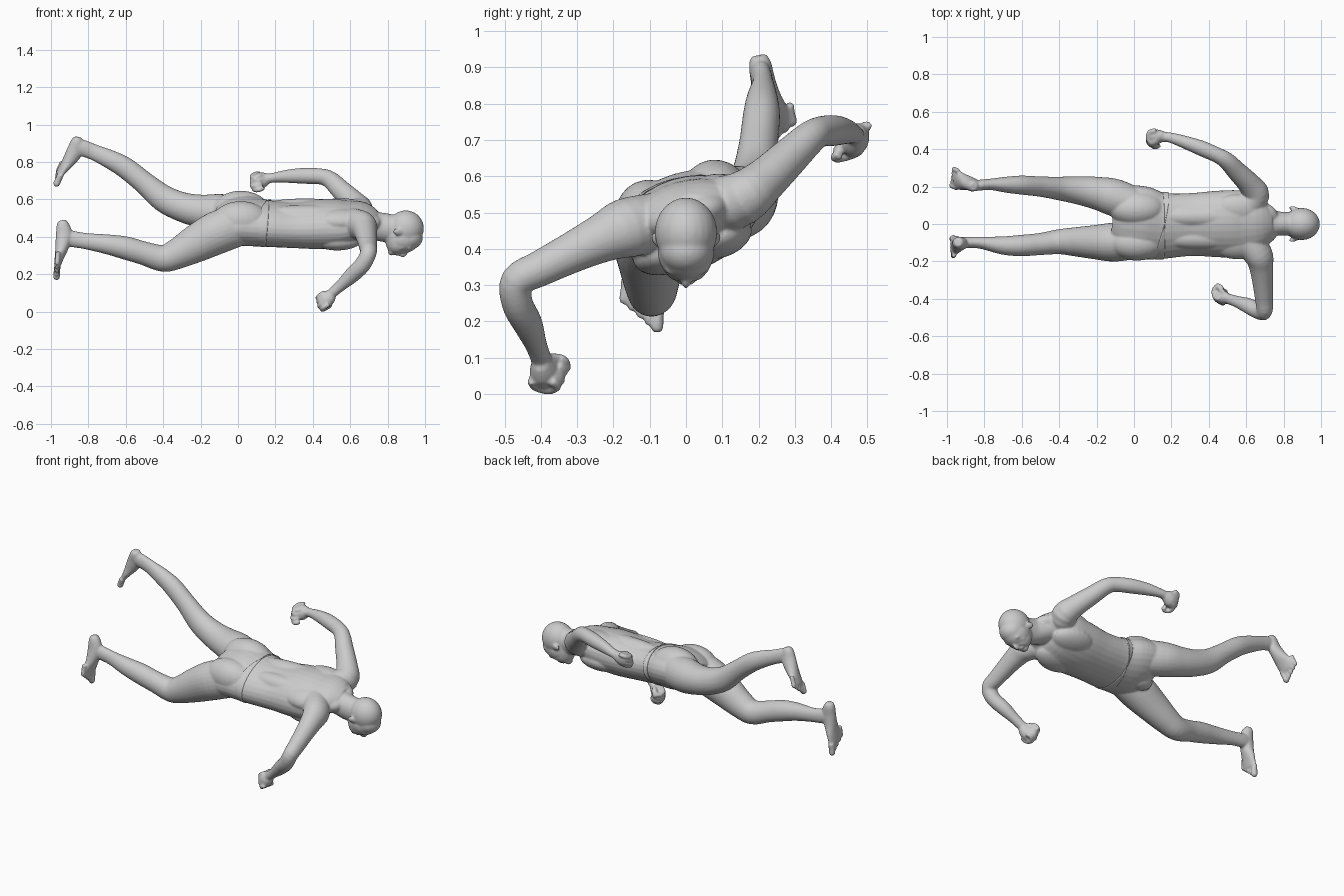
import bpy, bmesh, math
from mathutils import Vector, Matrix

bm = bmesh.new()


def catmull(p, n):
    """Smoothly resample a list of (x, y, z, a, b) sections."""
    p = [Vector(q) for q in p]
    out = []
    for i in range(len(p) - 1):
        p0, p1, p2, p3 = p[max(i - 1, 0)], p[i], p[i + 1], p[min(i + 2, len(p) - 1)]
        for k in range(n):
            t = k / n
            out.append(0.5 * (2 * p1 + (p2 - p0) * t + (2 * p0 - 5 * p1 + 4 * p2 - p3) * t * t
                              + (3 * p1 - p0 - 3 * p2 + p3) * t ** 3))
    return out + [p[-1]]


def loft(target, sections, side, n=4, seg=28):
    """Closed tube through elliptical sections; a lies along side, b across it."""
    s = catmull(sections, n)
    c = [Vector(q[:3]) for q in s]
    rings = []
    for i, q in enumerate(s):
        t = (c[min(i + 1, len(c) - 1)] - c[max(i - 1, 0)]).normalized()
        u = Vector(side)
        u = (u - t * u.dot(t)).normalized()
        v = t.cross(u)
        rings.append([target.verts.new(c[i] + u * q[3] * math.cos(w) + v * q[4] * math.sin(w))
                      for w in (2 * math.pi * k / seg for k in range(seg))])
    for r0, r1 in zip(rings, rings[1:]):
        for k in range(seg):
            j = (k + 1) % seg
            target.faces.new((r0[k], r0[j], r1[j], r1[k]))
    target.faces.new(rings[0])
    target.faces.new(rings[-1])


def blob(center, radii, rot=(0, 0, 0)):
    """Ellipsoid; rot is degrees about x, y, z."""
    m = Matrix.Translation(center)
    for ang, ax in zip(rot, "XYZ"):
        m = m @ Matrix.Rotation(math.radians(ang), 4, ax)
    bmesh.ops.create_uvsphere(bm, u_segments=24, v_segments=16, radius=1,
                              matrix=m @ Matrix.Diagonal((*radii, 1)))


ROLL = 17
ca, sa = math.cos(math.radians(ROLL)), math.sin(math.radians(ROLL))
ACROSS = (0, ca, sa)


def body_pt(x, across, up, z=0.47):
    """Point in the rolled frame of the trunk."""
    return (x, across * ca - up * sa, z + across * sa + up * ca)


# trunk and neck
loft(bm, [(-0.10, 0.02, 0.475, 0.16, 0.08), (-0.04, 0.01, 0.485, 0.20, 0.112),
          (0.04, 0.003, 0.485, 0.205, 0.127), (0.15, -0.01, 0.472, 0.182, 0.119),
          (0.30, -0.003, 0.463, 0.172, 0.118), (0.45, 0, 0.468, 0.182, 0.129),
          (0.57, 0, 0.475, 0.184, 0.120), (0.66, 0, 0.495, 0.16, 0.089),
          (0.73, 0.005, 0.485, 0.09, 0.06)], ACROSS)
loft(bm, [(0.62, 0.005, 0.495, 0.11, 0.07), (0.69, 0.005, 0.475, 0.092, 0.072),
          (0.74, 0.004, 0.46, 0.074, 0.074), (0.78, 0.002, 0.45, 0.064, 0.077),
          (0.88, 0, 0.44, 0.064, 0.07)], (0, 1, 0))

# back, chest and seat muscles on both sides
for s in (-1, 1):
    blob(body_pt(0.36, s * 0.06, 0.063), (0.28, 0.06, 0.057), (ROLL, 0, 0))
    blob(body_pt(0.55, s * 0.09, 0.05), (0.14, 0.09, 0.06), (ROLL, 0, 0))
    blob(body_pt(0.53, s * 0.075, -0.06), (0.14, 0.095, 0.06), (ROLL, 0, 0))
    blob(body_pt(0.015, s * 0.095, 0.022, 0.49), (0.155, 0.098, 0.108), (ROLL, 0, 0))
    blob(body_pt(0.695, s * 0.055, -0.003, 0.495), (0.08, 0.06, 0.045), (ROLL, 0, s * -30))
blob(body_pt(-0.02, 0, -0.068, 0.48), (0.09, 0.06, 0.055))

# head
blob((0.897, 0, 0.445), (0.097, 0.086, 0.096))
blob((0.883, 0, 0.39), (0.090, 0.078, 0.077))
blob((0.915, 0, 0.395), (0.073, 0.073, 0.064))
loft(bm, [(0.865, 0, 0.44, 0.07, 0.074), (0.855, 0, 0.385, 0.070, 0.069),
          (0.850, 0, 0.34, 0.060, 0.056), (0.847, 0, 0.316, 0.040, 0.040)], (0, 1, 0))
blob((0.822, 0, 0.318), (0.02, 0.028, 0.018))
blob((0.882, 0, 0.311), (0.024, 0.013, 0.02), (0, -20, 0))
blob((0.852, 0, 0.308), (0.012, 0.026, 0.009))
for s in (-1, 1):
    blob((0.915, s * 0.03, 0.339), (0.012, 0.028, 0.011))
    blob((0.875, s * 0.042, 0.35), (0.028, 0.023, 0.023))
    blob((0.858, s * 0.080, 0.425), (0.031, 0.012, 0.02), (s * -15, 20, s * -15))

# legs
loft(bm, [(0.04, -0.09, 0.475, 0.09, 0.11), (-0.10, -0.097, 0.427, 0.104, 0.115),
          (-0.22, -0.097, 0.366, 0.09, 0.102), (-0.32, -0.095, 0.312, 0.077, 0.083),
          (-0.40, -0.095, 0.285, 0.067, 0.072), (-0.50, -0.107, 0.311, 0.059, 0.063),
          (-0.60, -0.115, 0.340, 0.057, 0.062), (-0.70, -0.115, 0.36, 0.049, 0.053),
          (-0.82, -0.10, 0.378, 0.032, 0.043), (-0.90, -0.098, 0.392, 0.030, 0.044),
          (-0.935, -0.10, 0.41, 0.028, 0.038)], (0, 1, 0))
loft(bm, [(0.04, 0.09, 0.515, 0.09, 0.105), (-0.10, 0.14, 0.527, 0.10, 0.102),
          (-0.20, 0.165, 0.537, 0.088, 0.089), (-0.30, 0.180, 0.56, 0.075, 0.079),
          (-0.40, 0.19, 0.606, 0.063, 0.072), (-0.50, 0.20, 0.688, 0.054, 0.060),
          (-0.60, 0.208, 0.767, 0.051, 0.057), (-0.68, 0.21, 0.812, 0.043, 0.051),
          (-0.77, 0.212, 0.852, 0.030, 0.043), (-0.83, 0.207, 0.875, 0.029, 0.044),
          (-0.86, 0.203, 0.89, 0.028, 0.037)], (0, 1, 0))


def foot(heel, toe, width, sole):
    """Foot from heel to toe tips; width points to the little toe."""
    heel, toe = Vector(heel), Vector(toe)
    w, d = Vector(width).normalized(), Vector(sole).normalized()
    f = (toe - heel).normalized()
    rows = [(0.0, 0.022, 0.020, -0.004), (0.08, 0.031, 0.034, -0.010), (0.25, 0.034, 0.044, -0.020),
            (0.45, 0.041, 0.037, -0.014), (0.62, 0.052, 0.026, -0.004), (0.80, 0.056, 0.017, 0.006)]
    loft(bm, [(*(heel.lerp(toe, t) + d * o), a, b) for t, a, b, o in rows], w)
    for k in range(5):
        r = 0.018 if k == 0 else 0.013
        tip = heel.lerp(toe, 0.96 - 0.04 * k) + w * (-0.043 + 0.025 * k) + d * 0.006
        base = tip - (toe - heel) * 0.2
        loft(bm, [(*base, r, r), (*base.lerp(tip, 0.5), r * 0.9, r), (*tip, r, r),
                  (*(tip + f * 0.012), r * 0.5, r * 0.5)], w, 3, 16)


foot((-0.945, -0.098, 0.488), (-0.965, -0.122, 0.182), (0, -1, 0.3), (-1, 0, 0))
foot((-0.86, 0.20, 0.934), (-0.975, 0.25, 0.68), (-0.1, 1, 0.3), (-0.85, 0, 0.4))

# arms
loft(bm, [(0.60, -0.08, 0.475, 0.08, 0.08), (0.665, -0.165, 0.457, 0.076, 0.083),
          (0.68, -0.23, 0.43, 0.064, 0.068), (0.688, -0.31, 0.392, 0.055, 0.057),
          (0.695, -0.40, 0.347, 0.048, 0.050), (0.697, -0.465, 0.312, 0.043, 0.046),
          (0.665, -0.465, 0.25, 0.044, 0.043), (0.61, -0.437, 0.195, 0.042, 0.041),
          (0.55, -0.415, 0.14, 0.031, 0.031), (0.51, -0.402, 0.105, 0.027, 0.029),
          (0.475, -0.39, 0.075, 0.028, 0.028)], (1, 0, 0.3))
loft(bm, [(0.60, 0.08, 0.515, 0.08, 0.08), (0.65, 0.155, 0.54, 0.075, 0.075),
          (0.615, 0.215, 0.587, 0.063, 0.061), (0.55, 0.282, 0.65, 0.054, 0.053),
          (0.495, 0.338, 0.703, 0.047, 0.046), (0.445, 0.368, 0.722, 0.043, 0.041),
          (0.36, 0.405, 0.726, 0.043, 0.041), (0.27, 0.438, 0.724, 0.036, 0.034),
          (0.19, 0.463, 0.716, 0.026, 0.027), (0.14, 0.465, 0.708, 0.027, 0.027)], (0.6, 0.1, 1))


def fist(center, forward, row, thumb):
    """Closed hand: palm, four curled fingers in a row, thumb."""
    c, f, w = Vector(center), Vector(forward).normalized(), Vector(row).normalized()
    p = Vector(thumb).normalized()
    loft(bm, [(*(c - f * 0.05), 0.028, 0.025), (*(c - f * 0.01), 0.046, 0.038),
              (*(c + f * 0.03), 0.043, 0.032)], w)
    for k in range(4):
        q = c + w * (-0.036 + 0.024 * k) - f * 0.006 * abs(k - 1)
        loft(bm, [(*(q + f * a + p * b), 0.0125, 0.014) for a, b in
                  ((0.0, -0.022), (0.034, -0.018), (0.044, 0.018), (0.018, 0.045), (-0.006, 0.034))],
             w, 3, 14)
    loft(bm, [(*(c + f * a + p * b + w * d), 0.0135, 0.0135) for a, b, d in
              ((-0.035, 0.01, 0.022), (-0.005, 0.035, 0.04), (0.022, 0.05, 0.022))], w, 3, 14)


fist((0.467, -0.390, 0.063), (-0.75, 0.2, -0.5), (-0.4, 0.35, 0.8), (0.1, 1, -0.1))
fist((0.115, 0.466, 0.70), (-0.9, -0.1, -0.25), (-0.25, 0.3, 0.9), (0, -1, -0.3))


def finish(name, mesh_bm, voxel):
    bmesh.ops.recalc_face_normals(mesh_bm, faces=mesh_bm.faces)
    me = bpy.data.meshes.new(name)
    mesh_bm.to_mesh(me)
    mesh_bm.free()
    ob = bpy.data.objects.new(name, me)
    bpy.context.collection.objects.link(ob)
    for p in me.polygons:
        p.use_smooth = True
    if voxel:
        r = ob.modifiers.new("fuse", "REMESH")
        r.mode, r.voxel_size, r.use_smooth_shade = "VOXEL", voxel, True
        sm = ob.modifiers.new("soften", "SMOOTH")
        sm.factor, sm.iterations = 0.5, 8
    return ob


finish("body", bm, 0.0055)

# waistband of the trunks
band = bmesh.new()
loft(band, [(0.135, -0.007, 0.475, 0.188, 0.123), (0.145, -0.009, 0.473, 0.186, 0.122),
            (0.155, -0.009, 0.472, 0.184, 0.121)], ACROSS, 2, 64)
finish("waistband", band, 0)
